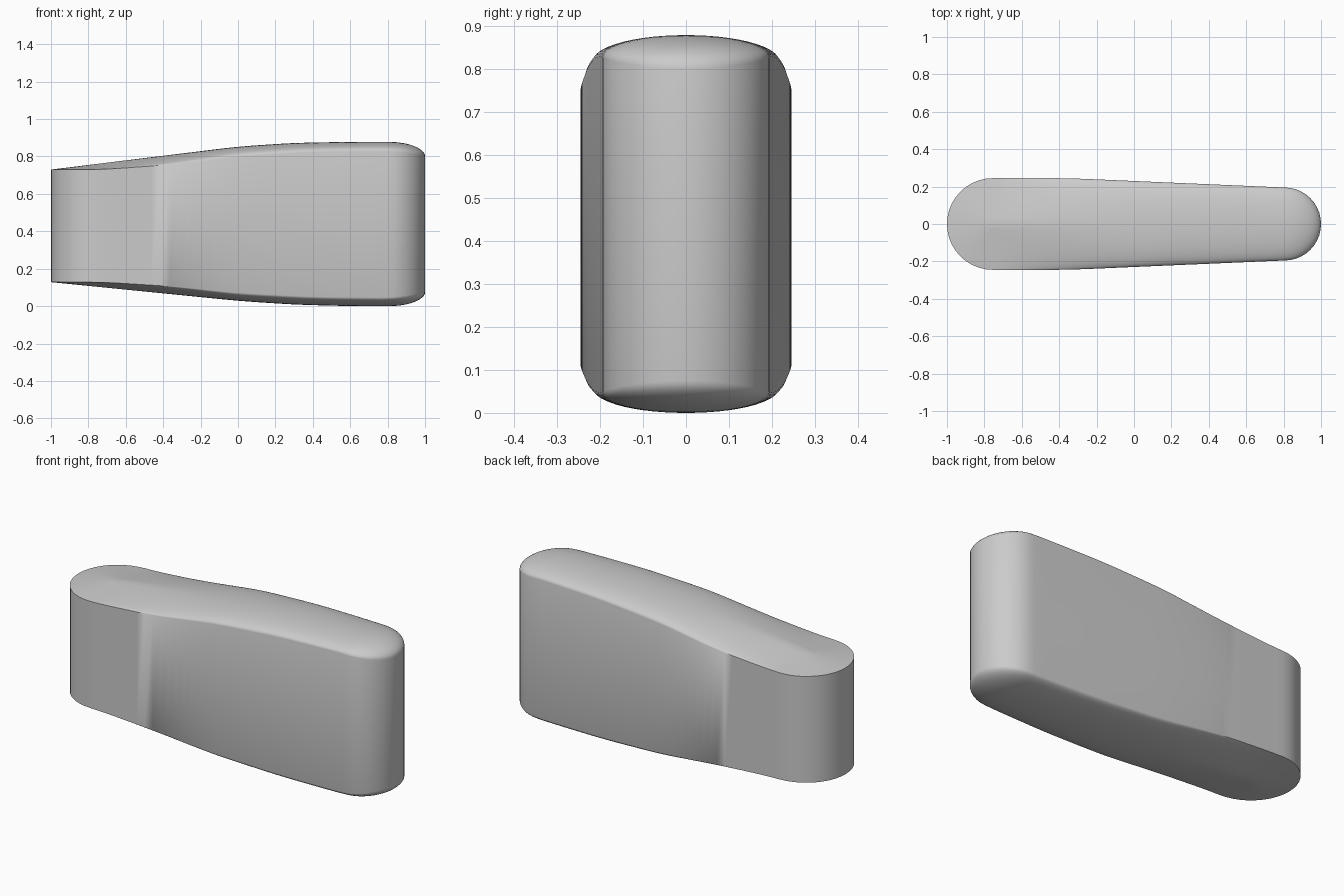
import bpy, bmesh, math

if "Cube" in bpy.data.objects:
    bpy.data.objects.remove(bpy.data.objects["Cube"], do_unlink=True)

LEFT_X, LEFT_R = -0.755, 0.245      # wide rounded end
RIGHT_X, RIGHT_R = 0.805, 0.195     # narrow rounded end


def lerp(table, x):
    if x <= table[0][0]:
        return table[0][1]
    for (x0, z0), (x1, z1) in zip(table, table[1:]):
        if x <= x1:
            return z0 + (z1 - z0) * (x - x0) / (x1 - x0)
    return table[-1][1]


def smooth(table, x, reach=0.1):
    """Moving average of a profile, to soften its corners."""
    return sum(lerp(table, x + reach * k / 4) for k in range(-4, 5)) / 9


# Height profiles along the length: centre crown and side rim, top and bottom
TOP = dict(crown=[(-1, .73), (0, .853), (.3, .873), (.6, .878)],
           rim=[(-.72, .73), (-.35, .757), (0, .80), (.4, .825), (.85, .83), (1.1, .78)])
BOTTOM = dict(crown=[(-1, .128), (0, .028), (.3, .008), (.6, 0)],
              rim=[(-.72, .128), (-.35, .105), (0, .07), (.4, .05), (.85, .045), (1.1, .095)])
WIDTH = [(LEFT_X, LEFT_R), (-.35, LEFT_R), (RIGHT_X, RIGHT_R)]


def plan_outline():
    arc, straight = 20, 32
    pts = []
    for i in range(arc):
        a = -math.pi / 2 + math.pi * i / arc
        pts.append((RIGHT_X + RIGHT_R * math.cos(a), RIGHT_R * math.sin(a)))
    xs = [RIGHT_X + (LEFT_X - RIGHT_X) * i / straight for i in range(straight)]
    pts += [(x, smooth(WIDTH, x) if x < 0.6 else lerp(WIDTH, x)) for x in xs]
    for i in range(arc):
        a = math.pi / 2 + math.pi * i / arc
        pts.append((LEFT_X + LEFT_R * math.cos(a), LEFT_R * math.sin(a)))
    xs = [LEFT_X + (RIGHT_X - LEFT_X) * i / straight for i in range(straight)]
    pts += [(x, -(smooth(WIDTH, x) if x < 0.6 else lerp(WIDTH, x))) for x in xs]
    return pts


def ring(outline, side, d):
    """Outline pulled inward by d (0 = rim, 1 = spine) on a domed cap."""
    pts = []
    for x, y in outline:
        sx = min(max(x, LEFT_X), RIGHT_X)
        # Dome is creased at the wide end and rounded over at the narrow end
        p = 1 + min(max((sx - LEFT_X) / 0.75, 0), 1)
        h = (1 - (1 - d) ** p) ** (1 / p)
        low, high = smooth(side["rim"], x), smooth(side["crown"], sx)
        pts.append((x + (sx - x) * d, y * (1 - d), low + (high - low) * h))
    return pts


# Body: bottom cap, side wall and top cap as one skin of rings
outline = plan_outline()
steps = [1 - math.cos(math.pi / 2 * i / 12) for i in range(13)]
rings = [ring(outline, BOTTOM, d) for d in reversed(steps)]
rings += [ring(outline, TOP, d) for d in steps]

bm = bmesh.new()
loops = [[bm.verts.new(p) for p in r] for r in rings]
n = len(outline)
for a, b in zip(loops, loops[1:]):
    for i in range(n):
        j = (i + 1) % n
        bm.faces.new((a[i], a[j], b[j], b[i]))
bmesh.ops.remove_doubles(bm, verts=bm.verts, dist=0.0004)
bmesh.ops.recalc_face_normals(bm, faces=bm.faces)
mesh = bpy.data.meshes.new("tapered_body")
bm.to_mesh(mesh)
bm.free()

body = bpy.data.objects.new("tapered_body", mesh)
bpy.context.collection.objects.link(body)

# Plain grey finish
grey = bpy.data.materials.new("plain grey")
grey.use_nodes = True
colour = (0.6, 0.6, 0.6, 1)
grey.diffuse_color = colour
grey.node_tree.nodes["Principled BSDF"].inputs["Base Color"].default_value = colour
mesh.materials.append(grey)

bpy.ops.object.select_all(action="DESELECT")
body.select_set(True)
bpy.context.view_layer.objects.active = body
bpy.ops.object.shade_smooth_by_angle(angle=math.radians(40))
